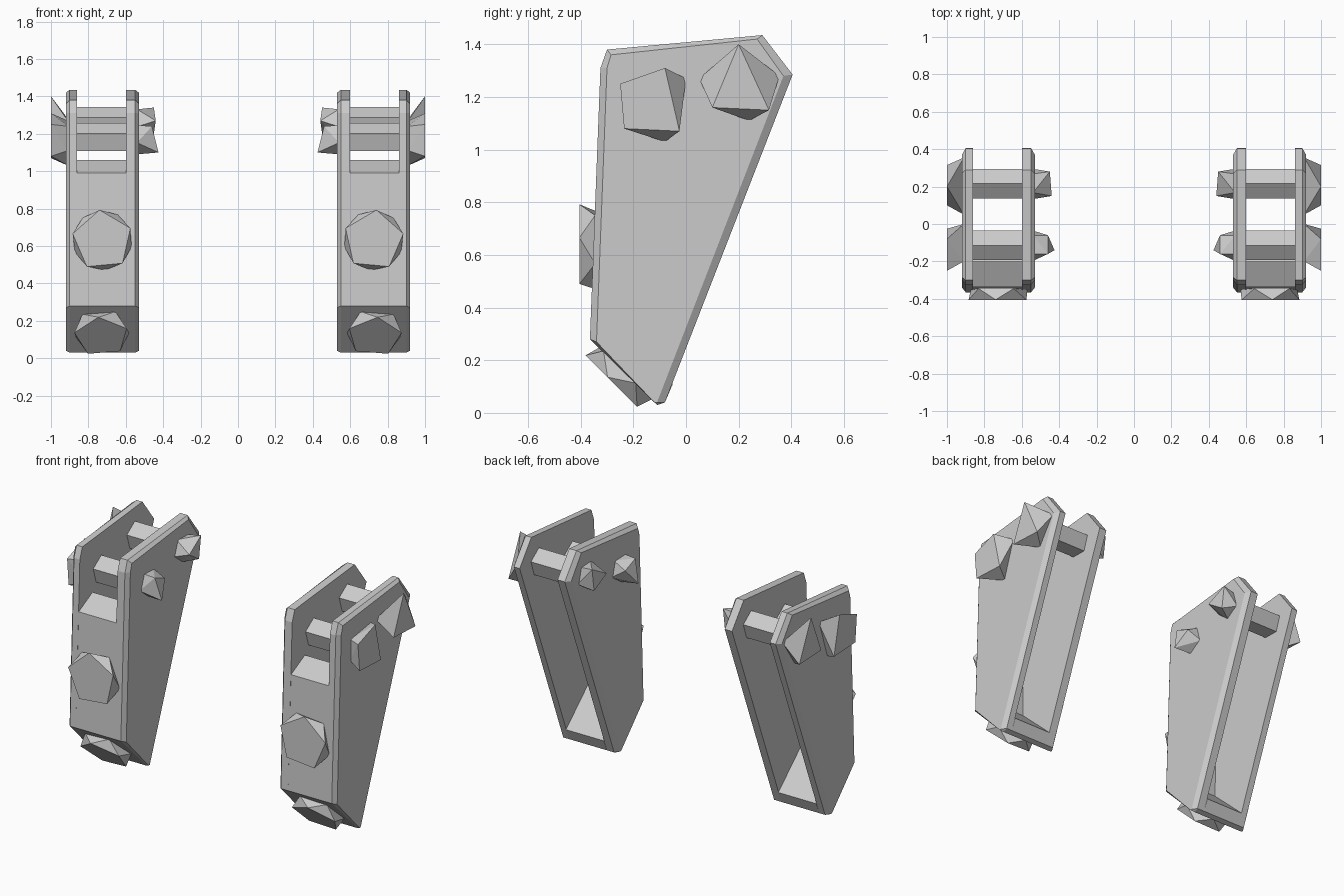
import bpy, bmesh
from math import sin, cos, pi, radians
from mathutils import Vector

if "Cube" in bpy.data.objects:
    bpy.data.objects.remove(bpy.data.objects["Cube"])


def finish(bm, name):
    bmesh.ops.recalc_face_normals(bm, faces=bm.faces)
    me = bpy.data.meshes.new(name)
    bm.to_mesh(me)
    bm.free()
    ob = bpy.data.objects.new(name, me)
    bpy.context.collection.objects.link(ob)
    ob.modifiers.new("Mirror", 'MIRROR').use_mirror_merge = False
    return ob


def loft(name, rings):
    """Closed skin through rings of (x, [(y, z), ...])."""
    bm = bmesh.new()
    rows = [[bm.verts.new((x, y, z)) for y, z in pts] for x, pts in rings]
    n = len(rows[0])
    for a, b in zip(rows, rows[1:]):
        for i in range(n):
            j = (i + 1) % n
            bm.faces.new((a[i], a[j], b[j], b[i]))
    bm.faces.new(rows[0])
    bm.faces.new(rows[-1])
    return finish(bm, name)


def hull(name, pts):
    bm = bmesh.new()
    for p in pts:
        bm.verts.new(p)
    res = bmesh.ops.convex_hull(bm, input=bm.verts)
    junk = {g for g in res["geom_interior"] + res["geom_unused"]
            if isinstance(g, bmesh.types.BMVert)}
    bmesh.ops.delete(bm, geom=list(junk), context='VERTS')
    bmesh.ops.dissolve_limit(bm, angle_limit=radians(1), verts=bm.verts, edges=bm.edges)
    return finish(bm, name)


def pentagon(centre, axis, r, turn):
    axis = Vector(axis).normalized()
    u = Vector((1, 0, 0)) if abs(axis.x) < 0.9 else Vector((0, 1, 0))
    v = Vector((0, 0, 1)) if abs(axis.z) < 0.01 else axis.cross(u)
    return [Vector(centre) + r * (u * cos(turn + k * 2 * pi / 5) + v * sin(turn + k * 2 * pi / 5))
            for k in range(5)]


# Side plates with chamfered outer rims
full = [(-0.30, 1.38), (-0.325, 1.31), (-0.365, 0.28), (-0.11, 0.03),
        (-0.08, 0.04), (0.405, 1.285), (0.29, 1.435)]
inset = [(-0.285, 1.36), (-0.30, 1.31), (-0.34, 0.27), (-0.12, 0.04),
         (-0.11, 0.04), (0.37, 1.28), (0.27, 1.42)]
loft("outer_side_plate", [(0.86, full), (0.90, full), (0.92, inset)])
loft("inner_side_plate", [(0.60, full), (0.55, full), (0.53, inset)])

# Front wall with upper ledge, sloping down into the floor plate
wall = [(-0.336, 0.99), (-0.365, 0.28), (-0.11, 0.03), (-0.08, 0.04), (-0.05, 0.11),
        (-0.29, 0.33), (-0.285, 0.97), (-0.20, 1.03), (-0.20, 1.06)]
loft("front_wall", [(0.60, wall), (0.86, wall)])

# Cross pins and their rough-cut heads
front_pin, rear_pin = (-0.115, 1.175), (0.215, 1.26)
for label, (y, z) in (("front", front_pin), ("rear", rear_pin)):
    hull(label + "_pin", [p for x in (0.55, 0.90)
                          for p in pentagon((x, y, z), (1, 0, 0), 0.083, 0.3)])

hull("front_pin_outer_head",
     [(1.0, -0.25, 1.25), (1.0, -0.08, 1.31), (1.0, -0.025, 1.07), (1.0, -0.235, 1.08),
      (0.91, 0.0, 1.27), (0.91, -0.08, 1.03), (0.91, -0.2, 1.24), (0.91, -0.2, 1.11)])
hull("rear_pin_outer_head",
     [(1.0, 0.2, 1.40), (1.0, 0.10, 1.16), (1.0, 0.315, 1.15),
      (0.91, 0.05, 1.27), (0.91, 0.355, 1.28), (0.91, 0.24, 1.11)])
hull("front_pin_inner_head",
     [(0.425, -0.14, 1.10), (0.46, -0.06, 1.20), (0.46, -0.16, 1.24)]
     + pentagon((0.54, *front_pin), (1, 0, 0), 0.085, 0.9))
hull("rear_pin_inner_head",
     [(0.44, 0.15, 1.27), (0.45, 0.28, 1.34), (0.45, 0.26, 1.20)]
     + pentagon((0.54, *rear_pin), (1, 0, 0), 0.085, 0.9))

# Front wall bolt and its shank inside
hull("front_bolt", pentagon((0.725, -0.405, 0.63), (0, -1, 0), 0.163, 0.22)
     + pentagon((0.725, -0.345, 0.63), (0, -1, 0), 0.16, 0.85))
hull("front_bolt_shank", pentagon((0.725, -0.30, 0.63), (0, -1, 0), 0.07, 0.2)
     + pentagon((0.725, -0.20, 0.61), (0, -1, 0), 0.06, 0.5))

# Bolt on the sloping underside
slope = (0, -0.707, -0.707)
hull("bottom_bolt", pentagon((0.73, -0.277, 0.115), slope, 0.148, 0.2)
     + pentagon((0.73, -0.235, 0.157), slope, 0.15, 0.83))
